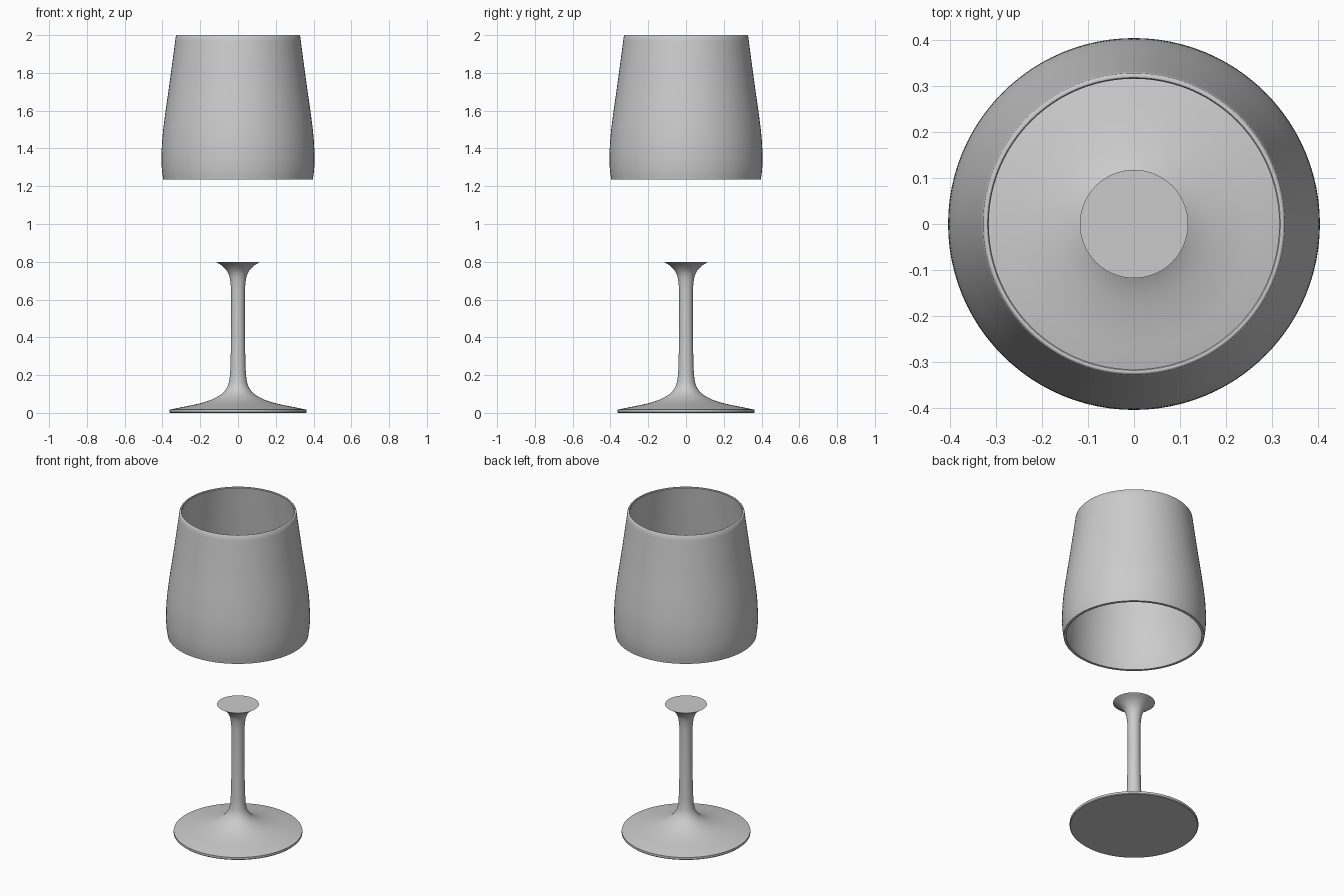
import bpy, bmesh, math
from mathutils import Vector

if "Cube" in bpy.data.objects:
    bpy.data.objects.remove(bpy.data.objects["Cube"])

SEGMENTS = 96

glass = bpy.data.materials.new("plain grey")
glass.diffuse_color = (0.6, 0.6, 0.6, 1.0)
glass.use_nodes = True
glass.node_tree.nodes["Principled BSDF"].inputs["Base Color"].default_value = glass.diffuse_color


def smooth_curve(points, steps=5):
    """Catmull-Rom curve through (radius, height) points."""
    p = [Vector(q) for q in points]
    p = [2 * p[0] - p[1]] + p + [2 * p[-1] - p[-2]]
    out = []
    for a, b, c, d in zip(p, p[1:], p[2:], p[3:]):
        for i in range(steps):
            t = i / steps
            out.append(0.5 * (2 * b + (c - a) * t + (2 * a - 5 * b + 4 * c - d) * t ** 2
                              + (3 * b - a - 3 * c + d) * t ** 3))
    return out + [p[-2]]


def lathe(name, profile, closed):
    """Revolve a profile; closed loops make tubes, open ones get end caps."""
    bm = bmesh.new()
    rings = []
    for r, z in profile:
        rings.append([bm.verts.new((r * math.cos(2 * math.pi * i / SEGMENTS),
                                    r * math.sin(2 * math.pi * i / SEGMENTS), z))
                      for i in range(SEGMENTS)])
    pairs = list(zip(rings, rings[1:]))
    if closed:
        pairs.append((rings[-1], rings[0]))
    else:
        bm.faces.new(rings[0])
        bm.faces.new(rings[-1])
    for a, b in pairs:
        for i in range(SEGMENTS):
            j = (i + 1) % SEGMENTS
            bm.faces.new((a[i], a[j], b[j], b[i]))
    bmesh.ops.recalc_face_normals(bm, faces=bm.faces)
    mesh = bpy.data.meshes.new(name)
    bm.to_mesh(mesh)
    bm.free()
    mesh.materials.append(glass)
    obj = bpy.data.objects.new(name, mesh)
    bpy.context.collection.objects.link(obj)
    bpy.ops.object.select_all(action='DESELECT')
    obj.select_set(True)
    bpy.context.view_layer.objects.active = obj
    bpy.ops.object.shade_smooth_by_angle(angle=math.radians(35))
    return obj


# Bowl wall: open at both ends, with a rounded lip
outer = smooth_curve([(0.396, 1.235), (0.403, 1.29), (0.405, 1.36), (0.400, 1.46),
                      (0.386, 1.58), (0.366, 1.72), (0.347, 1.86), (0.329, 1.995)])
inner = [Vector((p.x - 0.0125 - 0.004 * (2 - p.y), p.y)) for p in reversed(outer)]
lip = [Vector((0.326, 1.999)), Vector((0.323, 2.0)), Vector((0.319, 1.999))]
lathe("bowl_wall", outer + lip + inner, True)

# Stem with its flared top and wide foot
stem = smooth_curve([(0.362, 0.017), (0.30, 0.030), (0.22, 0.046), (0.145, 0.068),
                     (0.09, 0.098), (0.058, 0.135), (0.045, 0.18), (0.040, 0.25),
                     (0.037, 0.40), (0.036, 0.60), (0.040, 0.69), (0.052, 0.74),
                     (0.080, 0.775), (0.118, 0.80)])
lathe("stem_and_foot", [Vector((0.358, 0.0)), Vector((0.362, 0.004))] + stem, False)
